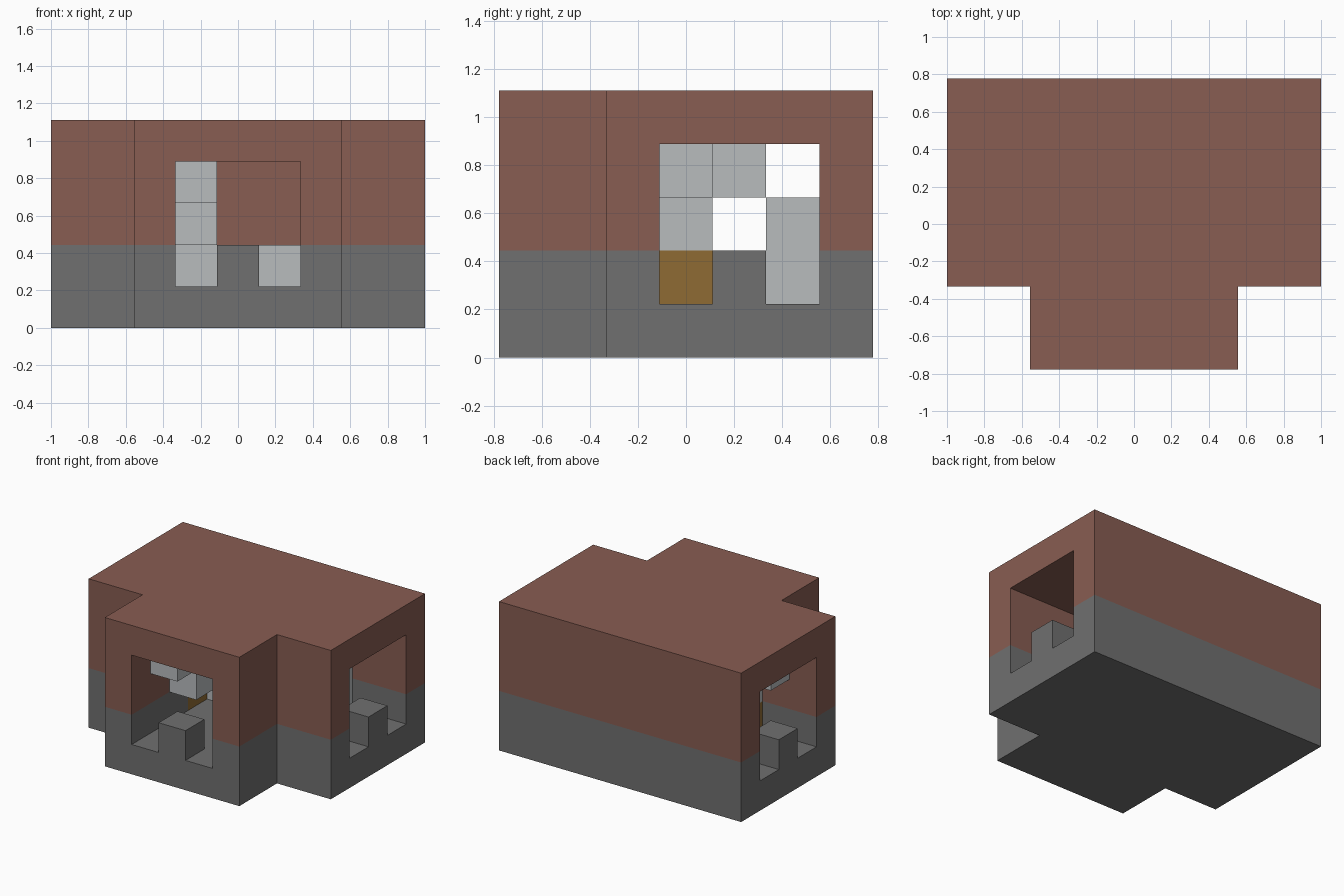
import bpy
import bmesh
from mathutils import Vector

U = 2 / 9  # edge of one building block

if "Cube" in bpy.data.objects:
    bpy.data.objects.remove(bpy.data.objects["Cube"])


def material(name, r, g, b):
    m = bpy.data.materials.new(name)
    m.use_nodes = True
    m.diffuse_color = (r, g, b, 1)
    m.node_tree.nodes["Principled BSDF"].inputs["Base Color"].default_value = (r, g, b, 1)
    return m


STONE = material("dark grey stone", 0.162, 0.162, 0.162)
BRICK = material("red brown brick", 0.246, 0.109, 0.084)
PALE = material("pale grey", 0.479, 0.503, 0.515)
GOLD = material("golden brown", 0.275, 0.147, 0.034)


def add_object(name, bm, *mats):
    bmesh.ops.recalc_face_normals(bm, faces=bm.faces)
    mesh = bpy.data.meshes.new(name)
    bm.to_mesh(mesh)
    bm.free()
    for m in mats:
        mesh.materials.append(m)
    ob = bpy.data.objects.new(name, mesh)
    bpy.context.collection.objects.link(ob)
    return ob


def t_prism(name, arm, stem, front, neck, back, low, high, *mats):
    """T-shaped plan, stem towards the front, extruded upwards."""
    half = [(stem, front), (stem, neck), (arm, neck), (arm, back)]
    plan = half + [(-x, y) for x, y in reversed(half)]
    bm = bmesh.new()
    face = bm.faces.new([bm.verts.new(Vector((x, y, low)) * U) for x, y in plan])
    grown = bmesh.ops.extrude_face_region(bm, geom=[face])["geom"]
    bmesh.ops.translate(bm, vec=(0, 0, (high - low) * U),
                        verts=[v for v in grown if isinstance(v, bmesh.types.BMVert)])
    return add_object(name, bm, *mats)


def block(name, cell, mat):
    """One cube; cell gives the middle in x and y and the underside in z."""
    x, y, z = cell
    bm = bmesh.new()
    bmesh.ops.create_cube(bm, size=U)
    bmesh.ops.translate(bm, vec=Vector((x, y, z + 0.5)) * U, verts=bm.verts)
    return add_object(name, bm, mat)


# Building shell, hollowed by passages that open to the front and both sides
shell = t_prism("building_shell", 4.5, 2.5, -3.5, -1.5, 3.5, 0, 5, STONE, BRICK)
hollow = t_prism("passage_cutter", 5.5, 1.5, -4.5, -0.5, 2.5, 1, 4, STONE)
hollow.hide_render = True
cut = shell.modifiers.new("passages", "BOOLEAN")
cut.operation = "DIFFERENCE"
cut.solver = "EXACT"
cut.object = hollow
bpy.context.view_layer.objects.active = shell
bpy.ops.object.modifier_apply(modifier=cut.name)
bpy.data.objects.remove(hollow)

# Stone below, brick above
bm = bmesh.new()
bm.from_mesh(shell.data)
bmesh.ops.bisect_plane(bm, geom=bm.verts[:] + bm.edges[:] + bm.faces[:],
                       plane_co=(0, 0, 2 * U), plane_no=(0, 0, 1))
for f in bm.faces:
    f.material_index = int(f.calc_center_median().z > 2 * U)
bm.to_mesh(shell.data)
bm.free()

# Block in the middle of each opening
block("front_sill", (0, -3, 1), STONE)
for side, sx in (("left", 1), ("right", -1)):
    block(side + "_sill", (4 * sx, 1, 1), STONE)

# Floating steps and posts inside
steps = {
    "front_step": [(-1, -2, 3), (-1, -1, 2), (-1, 1, 1)],
    "right_step": [(-3, 0, 3), (-2, 0, 2)],
    "left_step": [(1, 2, 1), (2, 2, 1), (2, 2, 2), (2, 1, 3)],
}
for name, cells in steps.items():
    for i, cell in enumerate(cells):
        block(f"{name}_{i + 1}", cell, PALE)

# Chest under the right steps
block("chest", (-2, 0, 1), GOLD)
